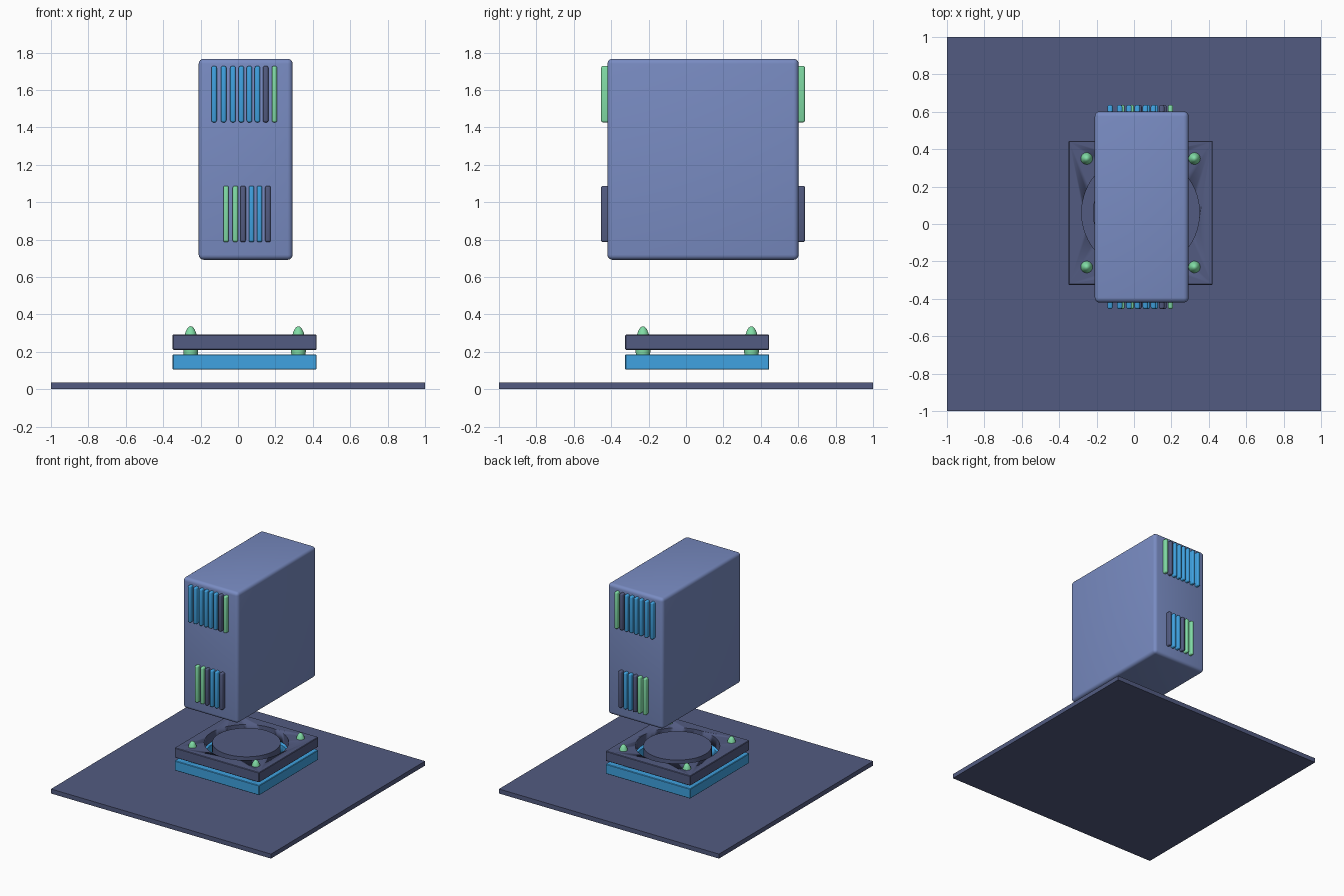
import bpy

if "Cube" in bpy.data.objects:
    bpy.data.objects.remove(bpy.data.objects["Cube"])


def material(name, rgb):
    m = bpy.data.materials.new(name)
    m.diffuse_color = (*rgb, 1)
    m.use_nodes = True
    m.node_tree.nodes["Principled BSDF"].inputs["Base Color"].default_value = m.diffuse_color
    return m


SLATE = material("slate", (0.085, 0.105, 0.22))
PERIWINKLE = material("periwinkle", (0.19, 0.26, 0.54))
BLUE = material("blue", (0.05, 0.36, 0.75))
GREEN = material("green", (0.22, 0.72, 0.38))


def finish(ob, name, mat):
    ob.name = name
    ob.data.materials.append(mat)
    bpy.ops.object.shade_smooth_by_angle()
    return ob


def box(name, lo, hi, mat, bevel=0.0, segments=3):
    """Box between two corners, with optional rounded edges."""
    centre = [(a + b) / 2 for a, b in zip(lo, hi)]
    bpy.ops.mesh.primitive_cube_add(size=1, location=centre)
    ob = bpy.context.object
    ob.scale = [b - a for a, b in zip(lo, hi)]
    bpy.ops.object.transform_apply(location=False, rotation=False, scale=True)
    if bevel:
        m = ob.modifiers.new("Bevel", "BEVEL")
        m.width, m.segments = bevel, segments
        bpy.ops.object.modifier_apply(modifier=m.name)
    return finish(ob, name, mat)


def cylinder(name, radius, z0, z1, mat):
    bpy.ops.mesh.primitive_cylinder_add(vertices=64, radius=radius, depth=z1 - z0,
                                        location=(CX, CY, (z0 + z1) / 2))
    return finish(bpy.context.object, name, mat)


CX, CY = 0.035, 0.06      # centre of the mount

# Ground plate
box("ground_plate", (-1, -1, 0), (1, 1, 0.037), SLATE)

# Two stacked mount plates, each with a round groove around a central disc
cutter = cylinder("hole_cutter", 0.315, 0.0, 0.4, SLATE)
cutter.hide_render = True
cutter.hide_set(True)
for level, z0, z1, mat in (("lower", 0.105, 0.186, BLUE), ("upper", 0.211, 0.292, SLATE)):
    plate = box(f"{level}_mount_plate", (CX - 0.385, CY - 0.385, z0),
                (CX + 0.385, CY + 0.385, z1), mat, 0.004, 1)
    cut = plate.modifiers.new("Hole", "BOOLEAN")
    cut.operation, cut.solver, cut.object = "DIFFERENCE", "EXACT", cutter
    bpy.context.view_layer.objects.active = plate
    bpy.ops.object.modifier_apply(modifier=cut.name)
    cylinder(f"{level}_mount_disc", 0.255, z0, z1, mat)
bpy.data.objects.remove(cutter)

# Egg-shaped pins joining the plates at the corners
for sx in (-1, 1):
    for sy in (-1, 1):
        bpy.ops.mesh.primitive_uv_sphere_add(segments=32, ring_count=16, radius=1,
                                             location=(CX + sx * 0.288, CY + sy * 0.29, 0.222))
        pin = bpy.context.object
        pin.scale = (0.04, 0.04, 0.115)
        bpy.ops.object.transform_apply(location=False, rotation=False, scale=True)
        finish(pin, "corner_pin", GREEN)

# Tall floating housing
box("housing", (-0.21, -0.42, 0.692), (0.292, 0.602, 1.767), PERIWINKLE, 0.027, 4)

# Rows of thin strips running right through the housing, showing front and back
UPPER = [(-0.128, BLUE), (-0.077, BLUE), (-0.027, BLUE), (0.018, BLUE),
         (0.061, BLUE), (0.104, BLUE), (0.148, SLATE), (0.195, GREEN)]
LOWER = [(-0.064, GREEN), (-0.014, GREEN), (0.027, SLATE), (0.072, BLUE),
         (0.115, BLUE), (0.160, SLATE)]
for row, strips, z0, z1 in (("upper", UPPER, 1.427, 1.728), ("lower", LOWER, 0.787, 1.088)):
    for x, mat in strips:
        box(f"{row}_strip", (x - 0.0145, -0.454, z0), (x + 0.0145, 0.636, z1), mat, 0.01, 3)
